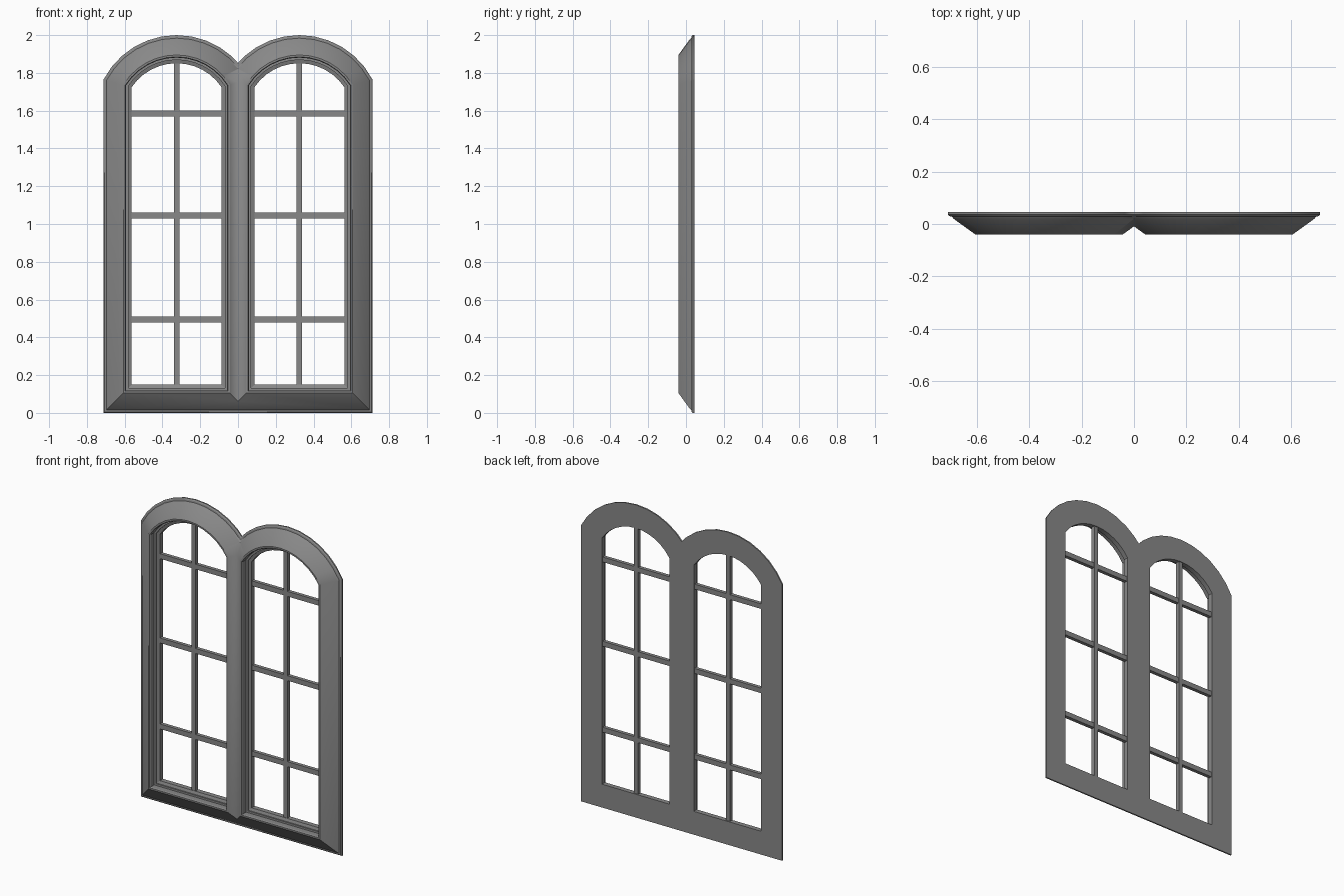
import bpy, bmesh, math

cube = bpy.data.objects.get("Cube")
if cube:
    bpy.data.objects.remove(cube, do_unlink=True)

CENTRE = 0.325      # middle of one sash
HALF = 0.387        # half width of one casing, before the two are joined
SPRING = 1.564      # centre height of the arches
ARCH_STEPS = 12

paint = bpy.data.materials.new("grey_paint")
paint.use_nodes = True
paint.diffuse_color = (0.25, 0.25, 0.25, 1)
paint.node_tree.nodes["Principled BSDF"].inputs["Base Color"].default_value = (0.25, 0.25, 0.25, 1)


def arched_outline(half):
    """Arched window outline at a given half width."""
    radius = half + 0.049
    start = math.acos(half / radius)
    pts = [(-half, HALF - half), (half, HALF - half)]
    for i in range(ARCH_STEPS + 1):
        a = start + (math.pi - 2 * start) * i / ARCH_STEPS
        pts.append((radius * math.cos(a), SPRING + radius * math.sin(a)))
    return pts


def finish(name, bm):
    """Turn a right-hand part into a mirrored pair."""
    bmesh.ops.recalc_face_normals(bm, faces=bm.faces)
    mesh = bpy.data.meshes.new(name)
    bm.to_mesh(mesh)
    bm.free()
    mesh.materials.append(paint)
    obj = bpy.data.objects.new(name, mesh)
    bpy.context.collection.objects.link(obj)
    bpy.ops.object.select_all(action='DESELECT')
    obj.select_set(True)
    bpy.context.view_layer.objects.active = obj
    bpy.ops.object.shade_smooth_by_angle(angle=math.radians(25))
    obj.modifiers.new("Mirror", 'MIRROR').use_axis[0] = True


def moulding(name, profile):
    """Sweep a closed (half width, depth) profile round the arched outline."""
    bm = bmesh.new()
    rings = [[bm.verts.new((CENTRE + x, y, z)) for x, z in arched_outline(w)]
             for w, y in profile]
    for a, b in zip(rings, rings[1:] + rings[:1]):
        for i in range(len(a)):
            j = (i + 1) % len(a)
            bm.faces.new((a[i], a[j], b[j], b[i]))
    bmesh.ops.recalc_face_normals(bm, faces=bm.faces)
    # trim where the two casings meet
    bmesh.ops.bisect_plane(bm, geom=bm.verts[:] + bm.edges[:] + bm.faces[:],
                           plane_co=(0, 0, 0), plane_no=(1, 0, 0), clear_inner=True)
    finish(name, bm)


def bar(name, x, z, width, height, front, back):
    bm = bmesh.new()
    bmesh.ops.create_cube(bm, size=1)
    bmesh.ops.scale(bm, vec=(width, back - front, height), verts=bm.verts)
    bmesh.ops.translate(bm, vec=(x, (front + back) / 2, z), verts=bm.verts)
    finish(name, bm)


# Sloping outer casing with a small lip and a stepped inner reveal
moulding("casing", [(HALF, 0.045), (HALF, 0.036), (0.381, 0.03), (0.371, 0.028),
                    (0.365, 0.02), (0.282, -0.04), (0.272, -0.04), (0.268, -0.034),
                    (0.268, 0.0), (0.256, 0.0), (0.256, 0.045)])
# Sash frame set into the casing
moulding("sash_frame", [(0.256, 0.045), (0.256, 0.008), (0.238, 0.014), (0.238, 0.045)])

# Glazing bars
bar("upright_glazing_bar", CENTRE, 1.0, 0.028, 1.70, 0.015, 0.04)
for label, z in (("lower", 0.495), ("middle", 1.045), ("upper", 1.584)):
    bar(label + "_glazing_bar", CENTRE, z, 0.478, 0.032, 0.016, 0.039)
